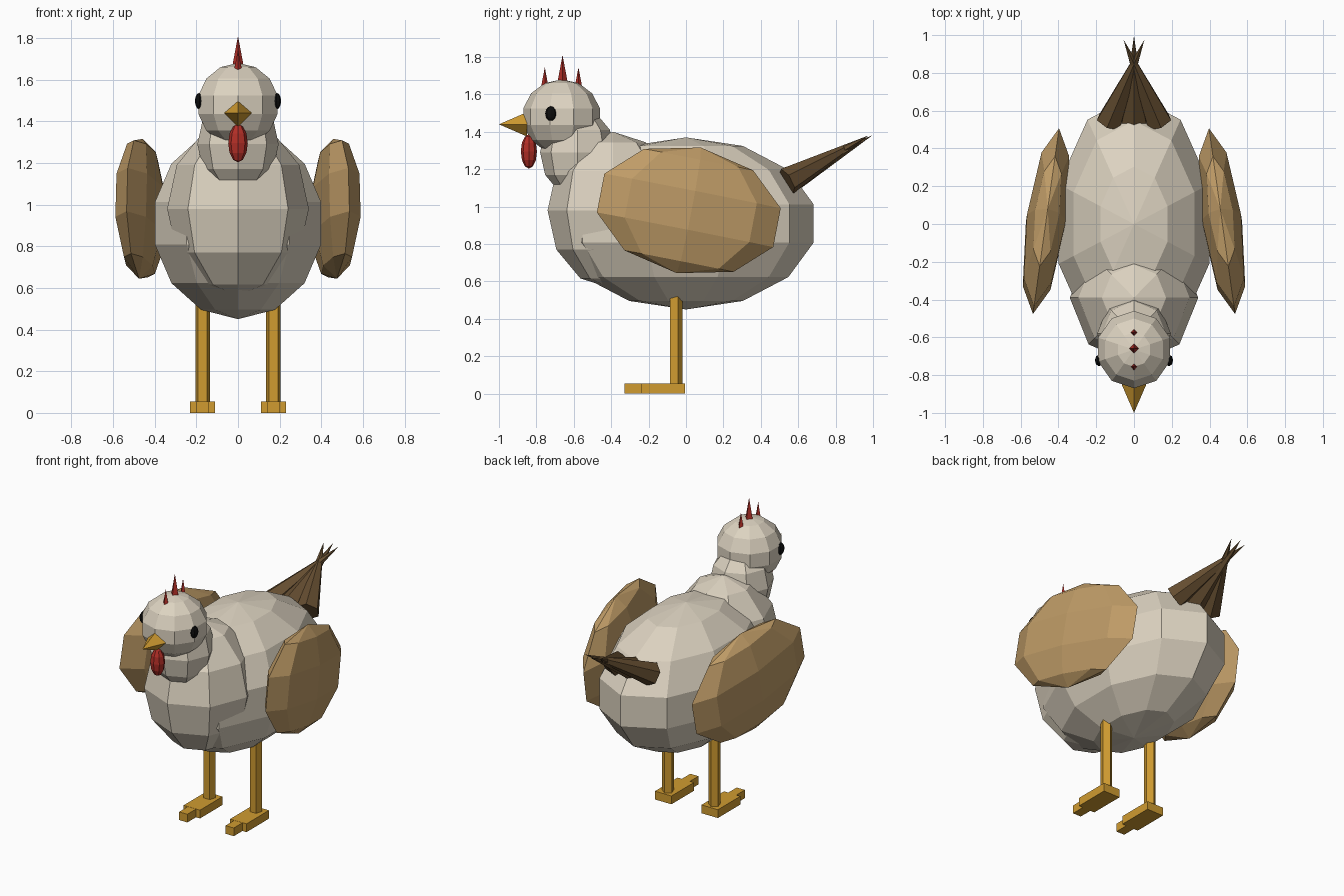
import bpy, bmesh, math
from mathutils import Matrix, Vector, Euler

if "Cube" in bpy.data.objects:
    bpy.data.objects.remove(bpy.data.objects["Cube"])


def material(name, rgb):
    m = bpy.data.materials.new(name)
    m.diffuse_color = (*rgb, 1)
    m.use_nodes = True
    m.node_tree.nodes["Principled BSDF"].inputs["Base Color"].default_value = m.diffuse_color
    return m


CREAM = material("cream", (0.72, 0.65, 0.53))
TAN = material("tan", (0.52, 0.33, 0.135))
BROWN = material("dark_brown", (0.13, 0.075, 0.03))
YELLOW = material("yellow", (0.63, 0.33, 0.03))
RED = material("red", (0.45, 0.028, 0.02))
BLACK = material("black", (0.004, 0.004, 0.004))


def finish(bm, name, mat):
    me = bpy.data.meshes.new(name)
    bm.to_mesh(me)
    bm.free()
    me.materials.append(mat)
    ob = bpy.data.objects.new(name, me)
    bpy.context.collection.objects.link(ob)
    return ob


def ball(name, mat, centre, radii, seg, rings, rot=(0, 0, 0)):
    """Faceted ellipsoid, with a vertex column on the front and back."""
    bm = bmesh.new()
    bmesh.ops.create_uvsphere(bm, u_segments=seg, v_segments=rings, radius=1)
    euler = Euler([math.radians(a) for a in rot])
    bmesh.ops.transform(bm, verts=bm.verts,
                        matrix=Matrix.LocRotScale(Vector(centre), euler, Vector(radii)))
    return finish(bm, name, mat)


def spike(name, mat, base, tip, radius, sides, tip_radius=0.0, stretch=1.0):
    """Cone or prism from base to tip."""
    base, tip = Vector(base), Vector(tip)
    axis = tip - base
    bm = bmesh.new()
    bmesh.ops.create_cone(bm, cap_ends=True, segments=sides, radius1=radius,
                          radius2=tip_radius, depth=axis.length)
    bmesh.ops.remove_doubles(bm, verts=bm.verts, dist=1e-5)
    # keep the local y axis in the vertical plane of the spike
    z = axis.normalized()
    up = Vector((0, 1, 0)) if abs(z.z) > 0.9 else Vector((0, 0, 1))
    x = up.cross(z).normalized()
    y = z.cross(x)
    rot = Matrix((x, y, z)).transposed().to_4x4()
    bmesh.ops.transform(bm, verts=bm.verts,
                        matrix=Matrix.Translation((base + tip) / 2) @ rot
                        @ Matrix.Diagonal((stretch, 1, 1, 1)))
    return finish(bm, name, mat)


def box(name, mat, low, high):
    low, high = Vector(low), Vector(high)
    bm = bmesh.new()
    bmesh.ops.create_cube(bm, size=1)
    bmesh.ops.transform(bm, verts=bm.verts,
                        matrix=Matrix.LocRotScale((low + high) / 2, None, high - low))
    return finish(bm, name, mat)


# Torso, breast, neck and head
ball("body", CREAM, (0, 0, 0.91), (0.43, 0.70, 0.46), 10, 7)
ball("breast", CREAM, (0, -0.39, 0.98), (0.34, 0.35, 0.42), 8, 6)
ball("neck", CREAM, (0, -0.58, 1.29), (0.195, 0.20, 0.24), 8, 6)
ball("head", CREAM, (0, -0.665, 1.48), (0.205, 0.21, 0.20), 10, 7)

# Beak, wattle and comb
spike("beak", YELLOW, (0, -0.85, 1.44), (0, -1.0, 1.44), 0.065, 4)
ball("wattle", RED, (0, -0.84, 1.295), (0.047, 0.043, 0.092), 8, 6)
for i, (y, top) in enumerate([(-0.755, 1.745), (-0.66, 1.81), (-0.575, 1.745)]):
    spike(f"comb_{i + 1}", RED, (0, y, top - 0.17), (0, y, top), 0.032, 4)

# Tail feathers that cross near their tips
for i, s in enumerate((-1, 0, 1)):
    tip = (-0.055 * s, 0.995 - 0.02 * abs(s), 1.38)
    spike(f"tail_feather_{i + 1}", BROWN, (0.13 * s, 0.54, 1.135), tip, 0.075, 6)

# Paired parts
for side, s in (("left", -1), ("right", 1)):
    ball(f"{side}_wing", TAN, (0.466 * s, 0.015, 0.98), (0.11, 0.51, 0.342), 8, 5,
         (-11, 0, 8 * s))
    ball(f"{side}_eye", BLACK, (0.185 * s, -0.722, 1.497), (0.022, 0.031, 0.04), 8, 6)
    x = 0.17 * s
    spike(f"{side}_leg", YELLOW, (x, -0.055, 0.03), (x, -0.055, 0.56), 0.037, 5, 0.037)
    box(f"{side}_foot", YELLOW, (x - 0.06, -0.24, 0), (x + 0.06, -0.005, 0.055))
    box(f"{side}_toe", YELLOW, (x - 0.03, -0.33, 0), (x + 0.03, -0.235, 0.054))
